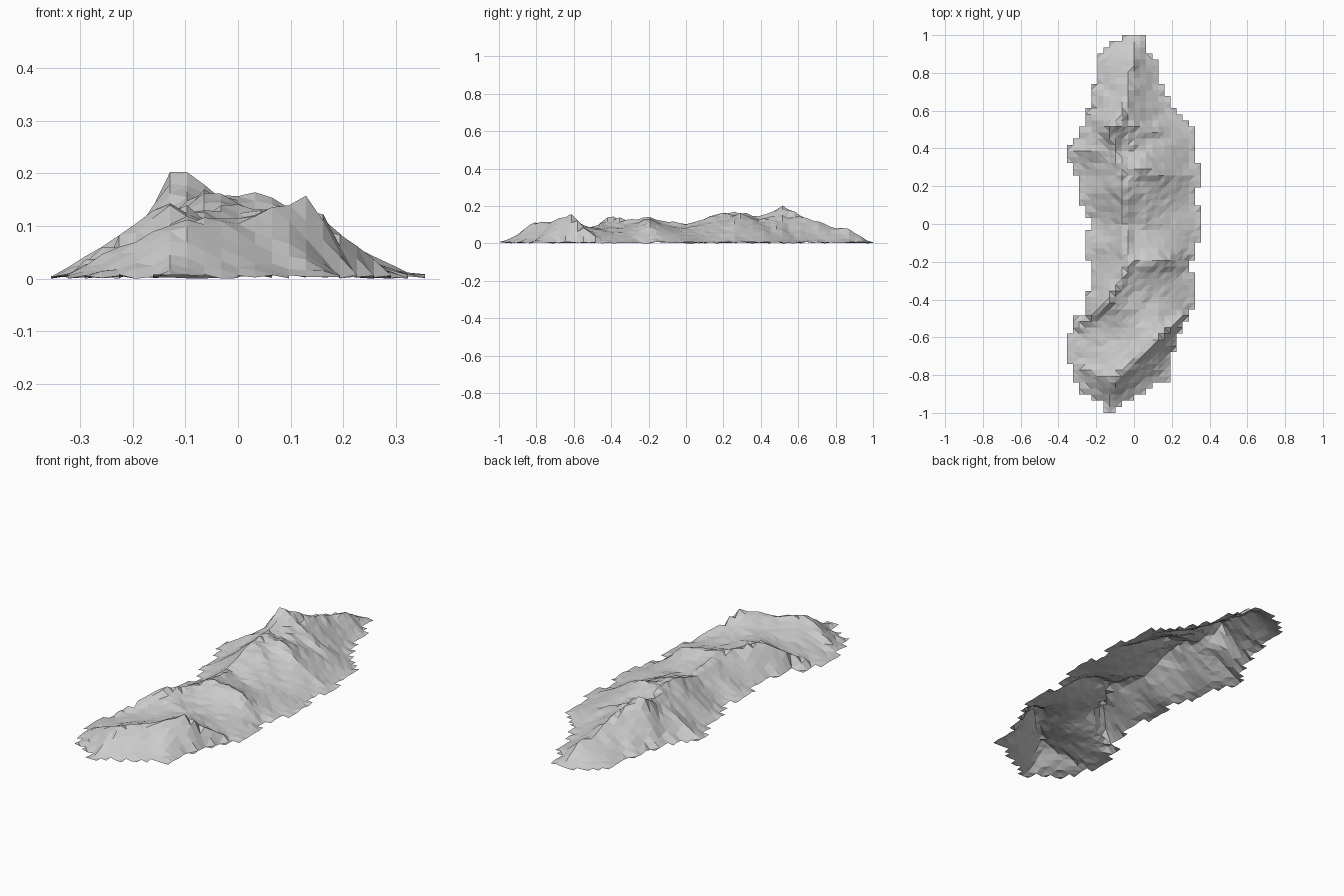
import bpy, bmesh, random
from mathutils import Vector

if "Cube" in bpy.data.objects:
    bpy.data.objects.remove(bpy.data.objects["Cube"])

random.seed(4)
ROWS, COLS = 62, 22
CELL = 2 / ROWS

# Stepped outline: (first row from the north, column of the edge)
WEST = [(0, 9), (1, 7), (2, 6), (3, 5), (8, 4), (12, 3), (15, 2), (17, 1), (18, 0),
        (21, 1), (23, 2), (28, 3), (30, 4), (32, 3), (37, 4), (42, 3), (46, 1),
        (49, 0), (54, 1), (57, 2), (59, 4), (60, 6)]
EAST = [(0, 13), (3, 14), (4, 15), (8, 16), (10, 17), (12, 18), (13, 19), (14, 20),
        (15, 21), (21, 22), (25, 21), (28, 22), (34, 21), (37, 20), (39, 21), (45, 20),
        (47, 19), (49, 18), (52, 17), (57, 14), (58, 13), (59, 11), (60, 9), (61, 8)]

# Crest lines: main crest, then its spurs and the southern ridge
RIDGES = [
    [(0, .97, .01), (0, .87, .08), (-.03, .78, .085), (-.03, .7, .12), (-.05, .6, .155),
     (-.115, .51, .21), (-.1, .4, .14), (-.06, .3, .165), (-.05, .18, .165), (-.05, 0, .105),
     (-.04, -.1, .12), (-.02, -.2, .14), (-.07, -.3, .125), (-.13, -.4, .15),
     (-.21, -.48, .09), (-.33, -.58, .01)],
    [(-.06, .3, .165), (.04, .29, .16), (.1, .27, .135), (.2, .2, .06)],
    [(-.02, -.2, .14), (.1, -.2, .13), (.16, -.2, .11), (.25, -.22, .03)],
    [(-.12, -.93, .03), (-.11, -.82, .115), (0, -.72, .115), (.13, -.61, .155),
     (.19, -.54, .085), (.28, -.46, .02)],
    [(-.11, -.82, .115), (-.3, -.75, .025)],
    [(-.115, .51, .21), (-.02, .51, .145), (.1, .49, .09)],
    [(-.1, .4, .14), (-.2, .4, .1), (-.3, .38, .035)],
]


def edge(table, row):
    return [c for r, c in table if r <= row][-1]


def position(i, j):
    return Vector(((i - COLS / 2) * CELL, 1 - j * CELL))


def height(p, shore):
    """Highest slope running from any crest down to the outline."""
    border = min((p - q).length for q in shore)
    best = 0
    for line in RIDGES:
        for a, b in zip(line, line[1:]):
            a, b = Vector(a), Vector(b)
            d = (b - a).xy
            t = max(0, min(1, (p - a.xy).dot(d) / d.length_squared))
            c = a.lerp(b, t)
            dist = max(0, (p - c.xy).length - CELL * .3)
            best = max(best, c.z * (border / (border + dist + 1e-6)) ** 1.2)
    return best * random.uniform(.95, 1.03)


# Terrain sheet, open underneath
bm = bmesh.new()
grid = {}
for j in range(ROWS):
    for i in range(edge(WEST, j), edge(EAST, j)):
        keys = [(i, j), (i, j + 1), (i + 1, j + 1), (i + 1, j)]
        for k in keys:
            if k not in grid:
                grid[k] = bm.verts.new((*position(*k), 0))
        bm.faces.new([grid[k] for k in keys])

shore = [v.co.xy.copy() for v in bm.verts if v.is_boundary]
for v in bm.verts:
    v.co.z = random.uniform(0, .009) if v.is_boundary else max(.006, height(v.co.xy, shore))
bmesh.ops.triangulate(bm, faces=bm.faces[:])

mesh = bpy.data.meshes.new("mountain_range")
bm.to_mesh(mesh)
bm.free()
bpy.context.collection.objects.link(bpy.data.objects.new("mountain_range", mesh))
